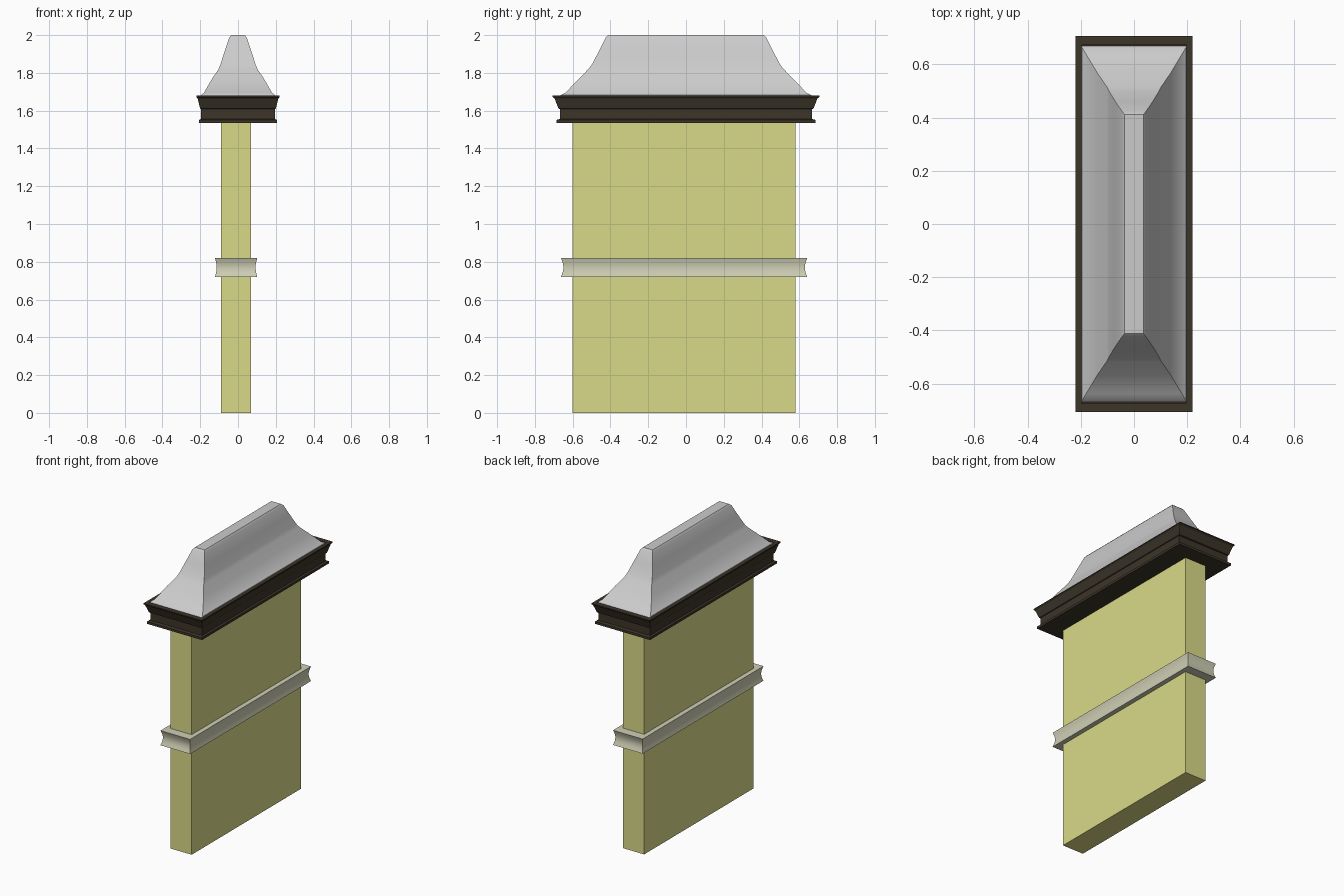
import bpy, bmesh, math

if "Cube" in bpy.data.objects:
    bpy.data.objects.remove(bpy.data.objects["Cube"])


def material(name, rgb):
    m = bpy.data.materials.new(name)
    m.diffuse_color = (*rgb, 1)
    m.use_nodes = True
    m.node_tree.nodes["Principled BSDF"].inputs["Base Color"].default_value = m.diffuse_color
    return m


def stacked(name, rings, mat=None, centre=(0, 0), smooth=None):
    """Skin a stack of rectangles given as (half_x, half_y, z), capped at both ends."""
    bm = bmesh.new()
    cx, cy = centre
    loops = [[bm.verts.new((cx + sx * hx, cy + sy * hy, z))
              for sx, sy in ((-1, -1), (1, -1), (1, 1), (-1, 1))]
             for hx, hy, z in rings]
    for a, b in zip(loops, loops[1:]):
        for i in range(4):
            j = (i + 1) % 4
            bm.faces.new((a[i], a[j], b[j], b[i]))
    bm.faces.new(loops[0][::-1])
    bm.faces.new(loops[-1])
    bmesh.ops.recalc_face_normals(bm, faces=bm.faces[:])
    me = bpy.data.meshes.new(name)
    bm.to_mesh(me)
    bm.free()
    ob = bpy.data.objects.new(name, me)
    bpy.context.collection.objects.link(ob)
    if mat:
        me.materials.append(mat)
    if smooth:
        bpy.ops.object.select_all(action='DESELECT')
        bpy.context.view_layer.objects.active = ob
        ob.select_set(True)
        bpy.ops.object.shade_smooth_by_angle(angle=math.radians(smooth))
    return ob


plaster = material("yellow_plaster", (0.70, 0.70, 0.25))
stone = material("pale_stone", (0.62, 0.62, 0.46))
wood = material("dark_wood", (0.045, 0.035, 0.022))
offset = (-0.01, -0.01)

# Wall shaft
stacked("wall", [(0.08, 0.59, 0), (0.08, 0.59, 1.54)], plaster, offset)

# Band with a hollow (cove) face
band = []
for i in range(9):
    t = i / 8
    hollow = math.sin(math.pi * t)
    band.append((0.112 - 0.009 * hollow, 0.652 - 0.013 * hollow, 0.72 + 0.10 * t))
stacked("wall_band", band, stone, offset, 40)

# Stepped cornice, with a shallow tray under the roof
stacked("cornice", [
    (0.207, 0.685, 1.535), (0.207, 0.685, 1.551), (0.195, 0.667, 1.556),
    (0.195, 0.667, 1.608), (0.200, 0.675, 1.611), (0.214, 0.696, 1.665),
    (0.220, 0.706, 1.673), (0.220, 0.706, 1.68), (0.198, 0.672, 1.68),
    (0.198, 0.672, 1.672)], wood)

# Flared hip roof
stacked("roof", [
    (0.198, 0.670, 1.672), (0.195, 0.663, 1.683), (0.180, 0.638, 1.695),
    (0.138, 0.568, 1.768), (0.103, 0.517, 1.820), (0.093, 0.498, 1.845),
    (0.070, 0.460, 1.917), (0.046, 0.425, 1.988), (0.036, 0.412, 2.0)],
    None, (0, 0), 35)
